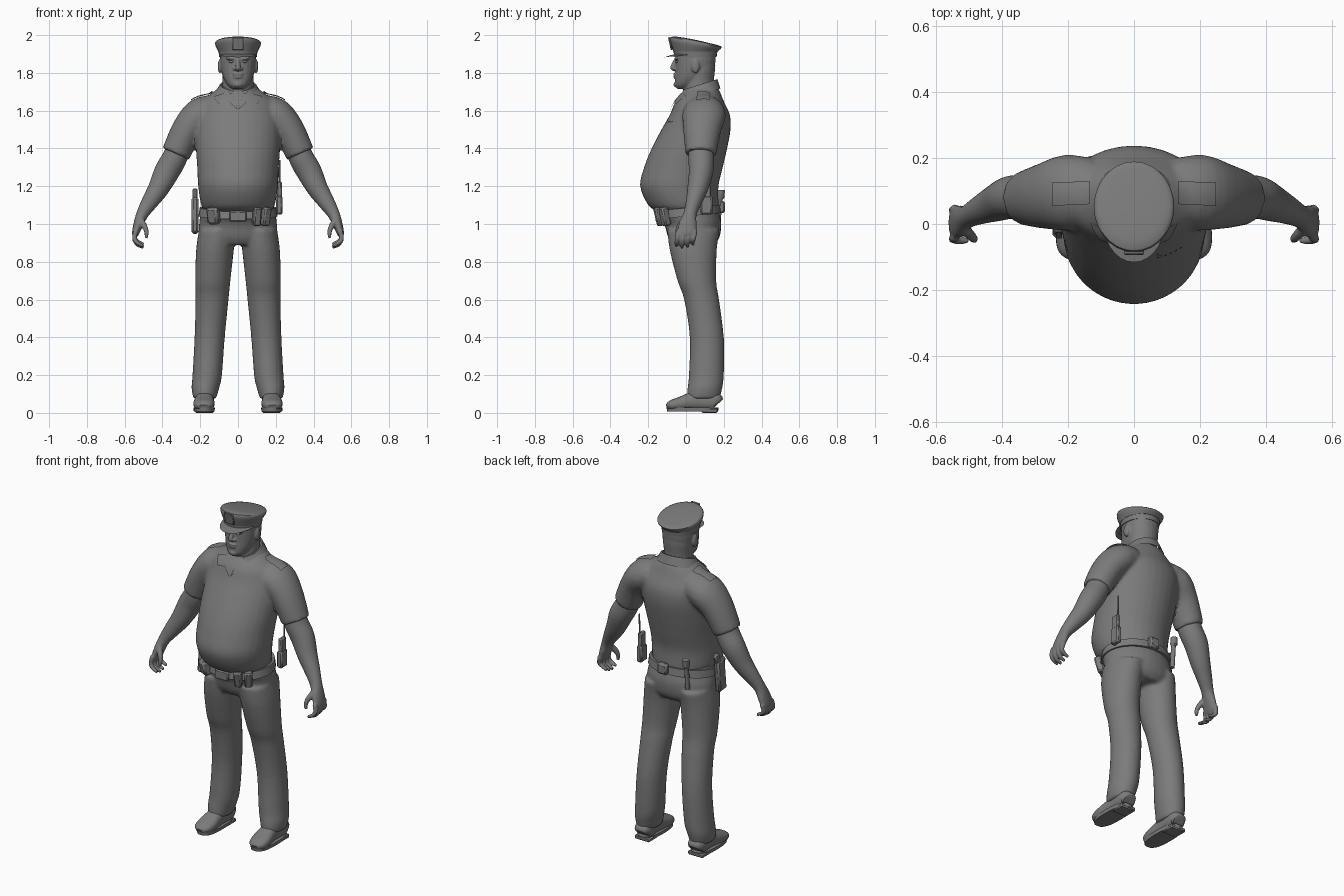
import bpy, bmesh, math
from mathutils import Vector, Matrix

if "Cube" in bpy.data.objects:
    bpy.data.objects.remove(bpy.data.objects["Cube"])

grey = bpy.data.materials.new("plain grey")
grey.diffuse_color = (0.2, 0.2, 0.2, 1)
grey.use_nodes = True
grey.node_tree.nodes["Principled BSDF"].inputs["Base Color"].default_value = grey.diffuse_color
X, Y = Vector((1, 0, 0)), Vector((0, 1, 0))


def finish(name, bm, mirror=False):
    """Turn a bmesh into an object, optionally with its mirror image."""
    bmesh.ops.recalc_face_normals(bm, faces=bm.faces)
    if mirror:
        copy = bmesh.ops.duplicate(bm, geom=bm.verts[:] + bm.edges[:] + bm.faces[:])["geom"]
        bmesh.ops.scale(bm, vec=(-1, 1, 1), verts=[g for g in copy if isinstance(g, bmesh.types.BMVert)])
        bmesh.ops.reverse_faces(bm, faces=[g for g in copy if isinstance(g, bmesh.types.BMFace)])
    me = bpy.data.meshes.new(name)
    bm.to_mesh(me)
    bm.free()
    ob = bpy.data.objects.new(name, me)
    bpy.context.collection.objects.link(ob)
    me.materials.append(grey)
    return ob


def spline(rows, n):
    """Catmull-Rom through the rows, n steps per span."""
    vs = [Vector(r) for r in rows]
    out = []
    for i in range(len(vs) - 1):
        a, b, c, d = vs[max(i - 1, 0)], vs[i], vs[i + 1], vs[min(i + 2, len(vs) - 1)]
        for k in range(n):
            t = k / n
            out.append(0.5 * (2 * b + (c - a) * t + (2 * a - 5 * b + 4 * c - d) * t * t
                              + (3 * b - a - 3 * c + d) * t ** 3))
    return out + [vs[-1]]


def tube(bm, rows, ref=Y, flat=False, n=4, sides=24, p=2.0):
    """Loft rows of (x, y, z, half size across ref, half size along ref)."""
    rows = spline(rows, n)
    pos = [Vector(r[:3]) for r in rows]
    rings = []
    for i, r in enumerate(rows):
        t = (pos[min(i + 1, len(pos) - 1)] - pos[max(i - 1, 0)]).normalized()
        if flat:
            t = Vector((0, 0, 1))
        u = (ref - t * ref.dot(t)).normalized()
        v = t.cross(u)
        ring = []
        for k in range(sides):
            a = math.tau * k / sides
            c, s = math.cos(a), math.sin(a)
            c, s = (math.copysign(abs(q) ** (2 / p), q) for q in (c, s))
            ring.append(bm.verts.new(pos[i] + v * c * r[3] + u * s * r[4]))
        rings.append(ring)
    for a, b in zip(rings, rings[1:]):
        for k in range(sides):
            j = (k + 1) % sides
            bm.faces.new((a[k], a[j], b[j], b[k]))
    bm.faces.new(rings[0][::-1])
    bm.faces.new(rings[-1])


def span(rows):
    """(z, x0, x1, y front, y back) to loft rows."""
    return [((a + b) / 2, (f + k) / 2, z, (b - a) / 2, (k - f) / 2) for z, a, b, f, k in rows]


def ball(bm, loc, size):
    m = Matrix.Translation(loc) @ Matrix.Diagonal((*size, 1))
    bmesh.ops.create_uvsphere(bm, u_segments=16, v_segments=10, radius=1, matrix=m)


def apply(ob, kind, **kw):
    m = ob.modifiers.new(kind, kind)
    for k, v in kw.items():
        setattr(m, k, v)
    bpy.context.view_layer.objects.active = ob
    bpy.ops.object.modifier_apply(modifier=m.name)


def blend(ob, voxel, rounds):
    """Fuse overlapping lofts into one skin."""
    apply(ob, "REMESH", mode="VOXEL", voxel_size=voxel)
    apply(ob, "SMOOTH", factor=0.5, iterations=rounds)
    return ob


def box(name, loc, size, rot=(0, 0, 0), bevel=0.006, mirror=False):
    bm = bmesh.new()
    r = Matrix.Rotation(rot[2], 4, "Z") @ Matrix.Rotation(rot[1], 4, "Y") @ Matrix.Rotation(rot[0], 4, "X")
    bmesh.ops.create_cube(bm, size=1, matrix=Matrix.Translation(loc) @ r @ Matrix.Diagonal((*size, 1)))
    if bevel:
        bmesh.ops.bevel(bm, geom=bm.edges[:], offset=bevel, segments=1, affect="EDGES")
    return finish(name, bm, mirror)


def drape(name, target, corners, direction, thick, mirror=False, n=6):
    """Lay a four-cornered patch on a surface by casting rays."""
    bm = bmesh.new()
    a, b, c, d = (Vector(q) for q in corners)
    grid, last = [], None
    for i in range(n + 1):
        row = []
        for j in range(n + 1):
            o = a.lerp(b, i / n).lerp(d.lerp(c, i / n), j / n)
            hit, co, _, _ = target.ray_cast(o, Vector(direction))
            last = co.copy() if hit else Vector((o.x, last.y if last else -0.05, o.z))
            row.append(bm.verts.new(last - Vector(direction) * 0.003))
        grid.append(row)
    for i in range(n):
        for j in range(n):
            bm.faces.new((grid[i][j], grid[i + 1][j], grid[i + 1][j + 1], grid[i][j + 1]))
    bmesh.ops.solidify(bm, geom=bm.faces[:], thickness=thick)
    top = bm.verts[:]
    bmesh.ops.translate(bm, verts=top, vec=-Vector(direction) * thick * 0.5)
    return finish(name, bm, mirror)


# shirt: barrel torso with belly, plus short sleeves
bm = bmesh.new()
tube(bm, span([(1.065, -.17, .17, -.15, .165), (1.10, -.195, .195, -.2, .172), (1.2, -.211, .211, -.243, .172),
               (1.3, -.216, .216, -.222, .195), (1.4, -.223, .223, -.182, .218), (1.5, -.225, .225, -.13, .236),
               (1.58, -.22, .22, -.085, .232), (1.65, -.19, .19, -.055, .2), (1.7, -.13, .13, -.015, .18),
               (1.735, -.085, .085, .01, .16)]), flat=True, sides=32)
shirt_sleeves = [(.12, .1, 1.6, .085, .1), (.2, .095, 1.575, .092, .115), (.27, .085, 1.495, .083, .1),
                 (.33, .078, 1.37, .077, .082)]
tube(bm, shirt_sleeves)
tube(bm, [(-r[0], *r[1:]) for r in shirt_sleeves])
shirt = blend(finish("shirt", bm), .011, 4)

# bare arms with curled hands
bm = bmesh.new()
tube(bm, [(.31, .08, 1.42, .06, .066), (.335, .08, 1.35, .066, .068), (.375, .08, 1.28, .067, .065),
          (.42, .062, 1.19, .056, .055), (.465, .042, 1.12, .045, .043), (.505, .022, 1.055, .033, .035),
          (.527, .01, 1.0, .026, .047), (.543, .003, .95, .019, .05), (.546, .003, .937, .012, .045)])
for k in range(4):
    y = -.04 + .029 * k
    drop = (0, -.008, -.004, .008)[k]
    tube(bm, [(.54, y, .965, .014, .014), (.548, y - .006, .925, .013, .0125),
              (.533, y - .01, .9 + drop, .0115, .0115), (.5, y - .01, .884 + drop, .009, .009)], sides=10)
tube(bm, [(.515, -.012, 1.02, .018, .018), (.494, -.035, .985, .015, .016), (.484, -.045, .955, .012, .013),
          (.487, -.048, .925, .008, .009)], sides=10)
blend(finish("arms", bm, True), .006, 2)

# trousers: hips and two legs
bm = bmesh.new()
tube(bm, span([(1.1, -.19, .19, -.13, .165), (1.05, -.2, .2, -.145, .178), (1.0, -.206, .206, -.115, .187),
               (.93, -.207, .207, -.095, .178), (.89, -.18, .18, -.07, .15)]), flat=True, sides=32)
leg = span([(.97, .01, .207, -.1, .178), (.86, .022, .222, -.086, .163), (.7, .04, .227, -.045, .16),
            (.6, .05, .225, -.01, .175), (.4, .07, .23, .02, .2), (.2, .085, .241, .015, .2),
            (.13, .1, .246, .008, .192), (.075, .116, .236, .004, .178)])
tube(bm, leg, flat=True)
tube(bm, [(-r[0], *r[1:]) for r in leg], flat=True)
blend(finish("trousers", bm), .01, 3)

# shoes with soles and heels
bm = bmesh.new()
tube(bm, [(.177, .172, .05, .028, .035), (.177, .15, .062, .05, .05), (.177, .05, .064, .05, .048),
          (.18, -.03, .049, .036, .056), (.183, -.08, .04, .026, .048), (.184, -.102, .032, .012, .024)],
     ref=X, p=2.4)
finish("shoes", bm, True)
bm = bmesh.new()
tube(bm, [(.179, .035, .008, .055, .135), (.179, .035, .028, .057, .138)], flat=True, n=1, p=2.6)
finish("soles", bm, True)
box("heels", (.178, .125, .012), (.1, .085, .024), mirror=True)

# head with neck, nose, brow, lips and ears
bm = bmesh.new()
tube(bm, span([(1.6, -.07, .07, -.055, .12), (1.68, -.082, .082, -.02, .15), (1.76, -.082, .082, -.01, .148),
               (1.84, -.086, .086, .0, .155), (1.93, -.08, .08, -.02, .15)]), flat=True)
tube(bm, span([(1.715, -.03, .03, -.045, .03), (1.735, -.055, .055, -.058, .07), (1.77, -.076, .076, -.058, .11),
               (1.81, -.088, .088, -.056, .14), (1.86, -.094, .094, -.056, .156), (1.92, -.093, .093, -.055, .156),
               (1.94, -.08, .08, -.04, .14)]), flat=True, p=2.2)
tube(bm, [(0, -.053, 1.872, .009, .009), (0, -.066, 1.842, .012, .012), (0, -.071, 1.825, .015, .012),
          (0, -.056, 1.816, .012, .008)], sides=12)
ball(bm, (0, -.058, 1.792), (.028, .01, .007))
ball(bm, (0, -.056, 1.778), (.025, .011, .007))
ball(bm, (0, -.052, 1.738), (.024, .014, .015))
for s in (-1, 1):
    ball(bm, (s * .036, -.049, 1.876), (.03, .013, .008))
    ball(bm, (s * .016, -.06, 1.822), (.01, .01, .008))
    ball(bm, (s * .096, .05, 1.835), (.011, .022, .037))
blend(finish("head", bm), .005, 2)
bm = bmesh.new()
for s in (-1, 1):
    ball(bm, (s * .035, -.047, 1.86), (.014, .009, .007))
finish("eyes", bm)

# peaked cap: band, tilted crown, visor and badge
bm = bmesh.new()
tube(bm, [(0, .05, 1.885, .1, .112), (0, .05, 1.92, .104, .117)], flat=True, n=1, sides=28)
finish("cap_band", bm)
bm = bmesh.new()
tube(bm, [(0, .05, 1.912, .104, .117), (0, .052, 1.935, .115, .129), (0, .052, 1.952, .121, .136),
          (0, .052, 1.966, .118, .133), (0, .052, 1.973, .09, .1), (0, .052, 1.976, .02, .02)],
     flat=True, n=2, sides=28)
for v in bm.verts:
    v.co.z -= .2 * (v.co.y - .045) * (v.co.z - 1.912) / .06
finish("cap_crown", bm)
bm = bmesh.new()
rim = []
for i in range(15):
    a = math.radians(-75 + 150 * i / 14)
    s, c = math.sin(a), math.cos(a)
    reach = .055 * max(0, c - .2)
    rim.append((bm.verts.new((.099 * s, .05 - .11 * c, 1.9)),
                bm.verts.new(((.1 + reach * .3) * s, .05 - .113 * c - reach * 1.2, 1.898 - reach * .35))))
for (a, b), (c, d) in zip(rim, rim[1:]):
    bm.faces.new((a, b, d, c))
bmesh.ops.solidify(bm, geom=bm.faces[:], thickness=.008)
finish("cap_visor", bm)
box("cap_badge", (0, -.083, 1.955), (.06, .01, .07), (math.radians(12), 0, 0), .004)

# collar band rising to the back, and its folded points
bm = bmesh.new()
band = []
for i in range(25):
    a = math.radians(28 + 304 * i / 24)
    s, c = math.sin(a), math.cos(a)
    z = 1.705 - .03 * c
    band.append([bm.verts.new((w * s, .07 - d * c, z + h)) for w, d, h in
                 ((.085, .09, .03), (.095, .096, .032), (.128, .112, -.018))])
for p, q in zip(band, band[1:]):
    for k in range(2):
        bm.faces.new((p[k], p[k + 1], q[k + 1], q[k]))
bmesh.ops.solidify(bm, geom=bm.faces[:], thickness=.008)
finish("collar", bm)
drape("collar_points", shirt, [(.002, -1, 1.605), (.062, -1, 1.66), (.062, -1, 1.70), (.03, -1, 1.69)],
      (0, 1, 0), .01, True)
drape("collar_tips", shirt, [(.05, -1, 1.645), (.1, -1, 1.635), (.132, -1, 1.675), (.062, -1, 1.695)],
      (0, 1, 0), .01, True)

# shoulder straps, chest pin and name bar
drape("shoulder_straps", shirt, [(.135, .06, 3), (.248, .055, 3), (.248, .125, 3), (.135, .13, 3)],
      (0, 0, -1), .014, True)
drape("chest_pin", shirt, [(.07, -1, 1.54), (.08, -1, 1.54), (.085, -1, 1.545), (.07, -1, 1.565)],
      (0, 1, 0), .005, n=2)
for k in range(4):
    x = .092 + .015 * k
    drape("chest_stud", shirt, [(x, -1, 1.538), (x + .008, -1, 1.538), (x + .008, -1, 1.545), (x, -1, 1.545)],
          (0, 1, 0), .005, n=2)

# belt tilted down at the front, with buckle
bm = bmesh.new()
tube(bm, [(0, .018, 1.04, .209, .17), (0, .018, 1.085, .203, .164)], flat=True, n=1, sides=32)
for v in bm.verts:
    v.co.z += .1 * v.co.y
finish("belt", bm)
box("buckle", (0, -.152, 1.04), (.09, .02, .055))

# belt pouches, front and back
tilt = math.radians(14)
box("left_pouch", (-.13, -.125, 1.045), (.065, .05, .09), (tilt, 0, -.5), .012)
for x, y, r in ((.1, -.14, .3), (.148, -.112, .6)):
    box("magazine_pouch", (x, y, 1.04), (.042, .042, .1), (tilt, 0, r), .008)
box("back_pouch", (.02, .19, 1.09), (.065, .035, .065), bevel=.01)

# torch hanging at the back
bm = bmesh.new()
tube(bm, [(-.13, .17, 1.0, .013, .013), (-.13, .18, 1.13, .013, .013), (-.13, .183, 1.14, .02, .02),
          (-.13, .186, 1.18, .02, .02)], n=1, sides=12)
finish("torch", bm)

# holster with grip on one hip, radio with aerial on the other
box("holster", (-.228, .0, 1.045), (.036, .07, .19), (math.radians(-6), 0, 0), .01)
box("grip", (-.228, .03, 1.15), (.026, .04, .075), (math.radians(-25), 0, 0), .008)
box("radio_pouch", (.219, .108, 1.1), (.034, .062, .1), bevel=.008)
box("radio", (.219, .108, 1.17), (.026, .05, .11), bevel=.006)
bm = bmesh.new()
tube(bm, [(.22, .125, 1.2, .005, .005), (.22, .13, 1.34, .004, .004)], n=1, sides=8)
finish("aerial", bm)

# smooth shading that keeps hard edges
bpy.ops.object.select_all(action="SELECT")
bpy.ops.object.shade_smooth_by_angle(angle=math.radians(40))
